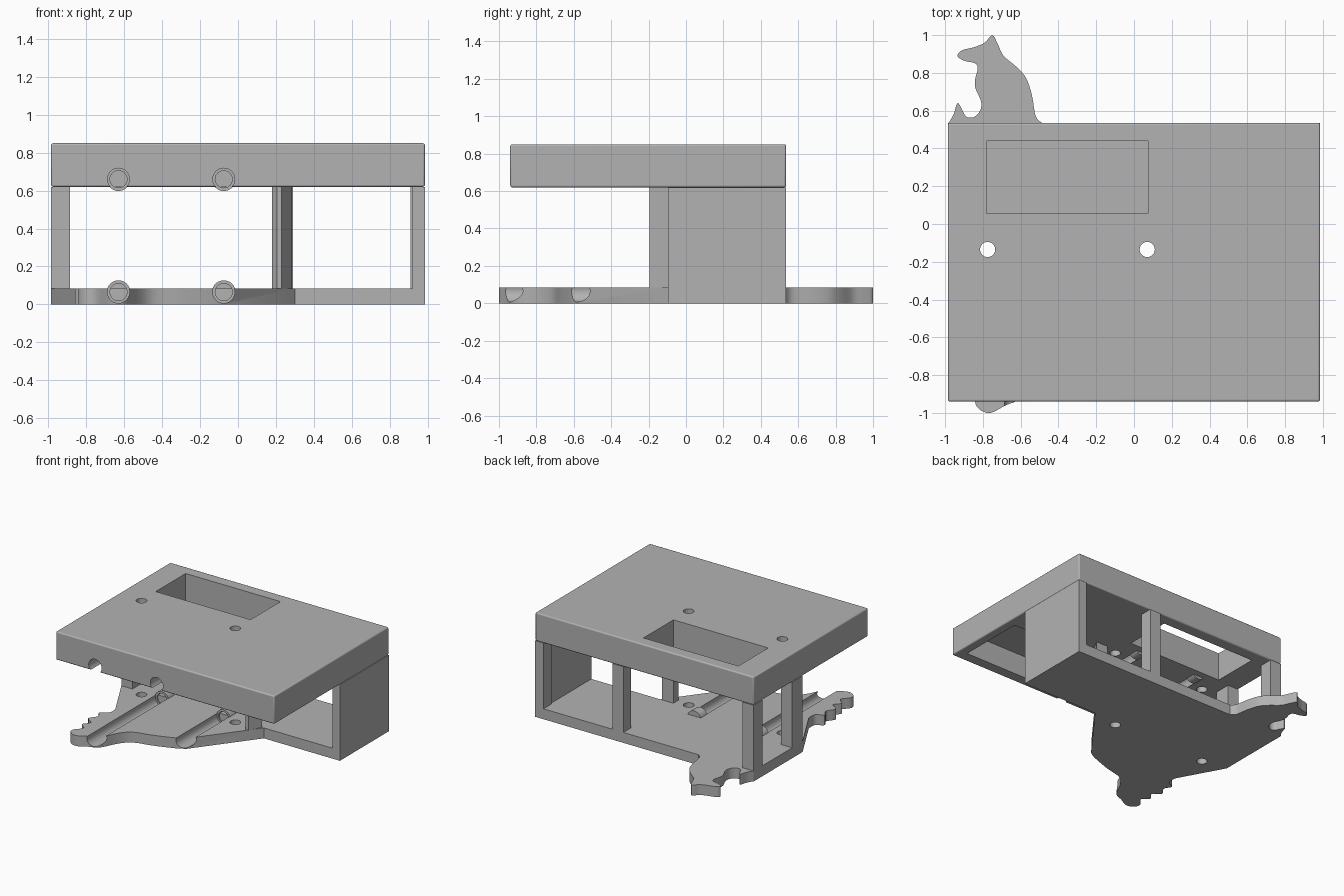
import bpy, bmesh, math

cube = bpy.data.objects.get("Cube")
if cube:
    bpy.data.objects.remove(cube)

grey = bpy.data.materials.new("plain_grey")
grey.use_nodes = True
grey.diffuse_color = (0.45, 0.45, 0.45, 1)
grey.node_tree.nodes["Principled BSDF"].inputs["Base Color"].default_value = (0.45, 0.45, 0.45, 1)


def prism(name, pts, z0, z1):
    """Extrude an outline in x, y from z0 to z1."""
    bm = bmesh.new()
    face = bm.faces.new([bm.verts.new((x, y, z0)) for x, y in pts])
    top = bmesh.ops.extrude_face_region(bm, geom=[face])["geom"]
    bmesh.ops.translate(bm, vec=(0, 0, z1 - z0),
                        verts=[v for v in top if isinstance(v, bmesh.types.BMVert)])
    bmesh.ops.recalc_face_normals(bm, faces=bm.faces)
    mesh = bpy.data.meshes.new(name)
    bm.to_mesh(mesh)
    bm.free()
    obj = bpy.data.objects.new(name, mesh)
    bpy.context.collection.objects.link(obj)
    mesh.materials.append(grey)
    return obj


def box(name, x, y, z):
    return prism(name, [(x[0], y[0]), (x[1], y[0]), (x[1], y[1]), (x[0], y[1])], *z)


def rod(name, radius, length, loc, along_y=False):
    bpy.ops.mesh.primitive_cylinder_add(vertices=40, radius=radius, depth=length, location=loc,
                                        rotation=(math.pi / 2 if along_y else 0, 0, 0))
    obj = bpy.context.object
    obj.name = name
    obj.data.materials.append(grey)
    return obj


def cut(obj, cutters):
    for c in cutters:
        m = obj.modifiers.new("cut", "BOOLEAN")
        m.operation, m.solver, m.object = "DIFFERENCE", "EXACT", c
        c.hide_render = True
        c.hide_set(True)


def smooth(obj):
    bpy.ops.object.select_all(action="DESELECT")
    obj.select_set(True)
    bpy.context.view_layer.objects.active = obj
    bpy.ops.object.shade_smooth_by_angle(angle=math.radians(35))


def curve_outline(pts, steps=4):
    """Catmull-Rom smoothing of an open outline."""
    out = []
    p = [pts[0]] + pts + [pts[-1]]
    for a, b, c, d in zip(p, p[1:], p[2:], p[3:]):
        for i in range(steps):
            t = i / steps
            out.append(tuple(0.5 * (2 * b[k] + (c[k] - a[k]) * t
                                    + (2 * a[k] - 5 * b[k] + 4 * c[k] - d[k]) * t * t
                                    + (3 * b[k] - a[k] - 3 * c[k] + d[k]) * t ** 3) for k in (0, 1)))
    return out + [pts[-1]]


W, BACK, FRONT, MID = 0.985, 0.535, -0.94, -0.095
LOW, HIGH, TOP = 0.085, 0.62, 0.85
RODS = (-0.63, -0.075)

# Cutters: screw holes, rod channels, top window, underside pocket
holes = [rod("screw_hole_cutter", 0.04, 3, (x, -0.135, 0)) for x in (-0.775, 0.07)]
channels = {z: [rod("channel_cutter", 0.058, 1.2, (x, -0.67, z), True) for x in RODS]
            for z in (0.065, 0.66)}
window = box("top_window_cutter", (-0.78, 0.075), (0.055, 0.44), (0.5, 1))
pocket = box("pocket_cutter", (0.32, 0.915), (-0.85, -0.3), (0.5, 0.8))

# Top slab
slab = box("top_slab", (-W, W), (FRONT, BACK), (HIGH, TOP))
bev = slab.modifiers.new("soft_edges", "BEVEL")
bev.width, bev.segments = 0.01, 3
cut(slab, holes + channels[0.66] + [window, pocket])
smooth(slab)

# Base plate with a curved, scalloped front tongue
tongue = curve_outline([(-0.06, -0.57), (-0.13, -0.61), (-0.3, -0.67), (-0.45, -0.71), (-0.53, -0.79),
                        (-0.6, -0.92), (-0.68, -0.96), (-0.76, -1.0), (-0.82, -0.98), (-0.84, -0.93),
                        (-0.79, -0.86), (-0.84, -0.81), (-0.8, -0.75), (-0.86, -0.7), (-0.82, -0.63),
                        (-0.85, -0.57), (-0.79, -0.53), (-0.785, -0.46)])
base = prism("base_plate", [(-W, BACK), (W, BACK), (W, MID), (0.3, MID)] + tongue + [(-W, MID)], 0, LOW)
cut(base, holes + channels[0.065])
smooth(base)

# Walls and posts between the two plates
Z = (LOW, HIGH)
box("left_wall", (0.92, W), (MID, BACK), Z)
box("back_left_edge", (0.91, 0.92), (0.435, BACK), Z)
box("back_divider", (0.19, 0.29), (0.435, BACK), Z)
box("right_back_post", (-W, -0.885), (0.42, BACK), Z)
box("right_front_post", (-W, -0.885), (MID, 0.04), Z)
prism("front_post", [(0.18, MID), (0.18, -0.16), (0.205, -0.195), (0.23, -0.195), (0.285, MID)], *Z)

# Rod sockets with blind holes
for x in RODS:
    for z in (0.065, 0.66):
        socket = rod("rod_socket", 0.062, 0.08, (x, -0.04, z), True)
        cut(socket, [rod("socket_cutter", 0.045, 0.1, (x, -0.06, z), True)])
        smooth(socket)

# Sitting animal silhouette at the back
animal = curve_outline([(-0.48, 0.53), (-0.52, 0.57), (-0.54, 0.68), (-0.57, 0.77), (-0.62, 0.83), (-0.69, 0.89),
                        (-0.72, 0.95), (-0.75, 1.0), (-0.79, 0.96), (-0.85, 0.935), (-0.91, 0.92),
                        (-0.935, 0.89), (-0.9, 0.865), (-0.84, 0.85), (-0.828, 0.82), (-0.84, 0.77),
                        (-0.84, 0.72), (-0.81, 0.65), (-0.815, 0.6), (-0.85, 0.565), (-0.89, 0.57),
                        (-0.912, 0.61), (-0.935, 0.64), (-0.955, 0.58), (-0.985, 0.53)])
smooth(prism("animal_silhouette", animal, 0, LOW))
